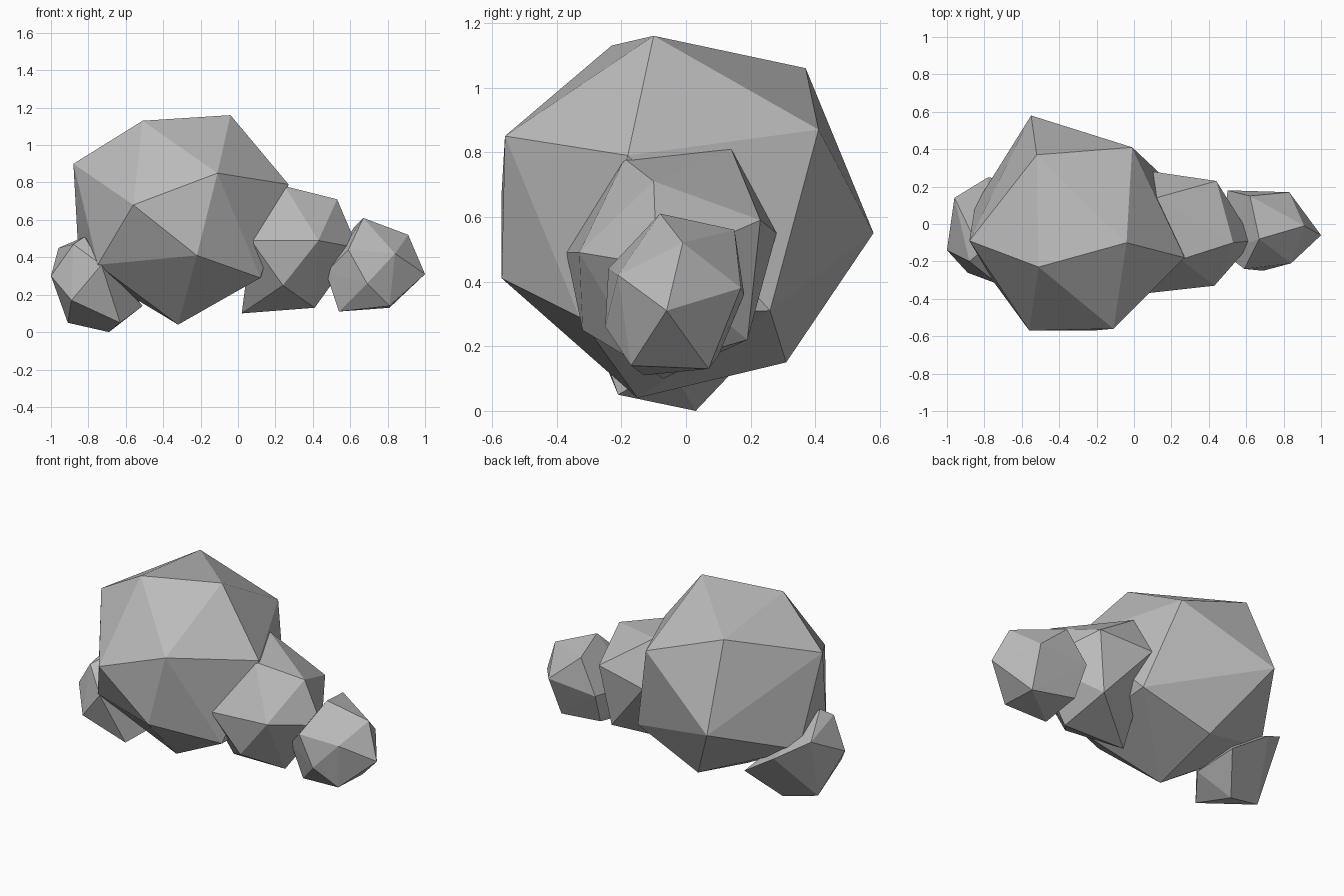
import bpy
import bmesh
from mathutils import Vector

default_cube = bpy.data.objects.get("Cube")
if default_cube:
    bpy.data.objects.remove(default_cube, do_unlink=True)

# One plain grey for every lump
grey = bpy.data.materials.new("stone_grey")
grey.use_nodes = True
colour = (0.5, 0.5, 0.5, 1)
grey.diffuse_color = colour
shader = grey.node_tree.nodes["Principled BSDF"]
shader.inputs["Base Color"].default_value = colour
shader.inputs["Roughness"].default_value = 0.9


def faceted_lump(name, corners):
    """Wrap a flat-shaded convex skin around corners given in hundredths."""
    bm = bmesh.new()
    for corner in corners:
        bm.verts.new(Vector(corner) / 100)
    hull = bmesh.ops.convex_hull(bm, input=bm.verts)
    spare = [v for v in hull["geom_interior"] if isinstance(v, bmesh.types.BMVert)]
    bmesh.ops.delete(bm, geom=spare, context="VERTS")
    bmesh.ops.recalc_face_normals(bm, faces=bm.faces)
    for face in bm.faces:
        face.smooth = False
    mesh = bpy.data.meshes.new(name)
    bm.to_mesh(mesh)
    bm.free()
    mesh.materials.append(grey)
    lump = bpy.data.objects.new(name, mesh)
    bpy.context.scene.collection.objects.link(lump)
    return lump


# Large main lump: crown, girdle, underside
faceted_lump("main_lump", [
    (-88, -9, 90), (-51, -23, 113), (-4, -10, 116), (-52, 37, 106), (-1, 41, 87),
    (-11, -56, 85), (-56, -57, 68), (27, -18, 79), (-55, 58, 55),
    (-22, -57, 41), (-75, -31, 36), (-85, 10, 36), (15, 26, 31), (12, -33, 29),
    (-30, 31, 15), (-32, -15, 4),
])

# Medium lump beside it
faceted_lump("middle_lump", [
    (12, 14, 81), (25, -19, 78), (53, -10, 71), (44, 23, 59), (10, 28, 55),
    (43, -33, 49), (7, -37, 49), (64, -9, 45),
    (24, -32, 25), (38, 19, 22), (41, -12, 13), (2, -7, 10),
])

# Small lump at the far end
faceted_lump("end_lump", [
    (67, -8, 61), (62, 15, 56), (91, -1, 52), (59, -24, 44), (84, -21, 42),
    (83, 17, 38), (50, 18, 36), (47, -15, 32), (100, -6, 31),
    (69, -25, 26), (52, 10, 17), (81, -17, 14), (81, 7, 13), (54, -13, 11),
])

# Small lump tucked under the opposite side
faceted_lump("low_side_lump", [
    (-82, -15, 51), (-88, -20, 47), (-96, 14, 45), (-73, -32, 36), (-78, 25, 34),
    (-100, -14, 30), (-55, 21, 19), (-89, -26, 17), (-51, -5, 14),
    (-91, 0, 5), (-63, -21, 5), (-69, 3, 0),
])
